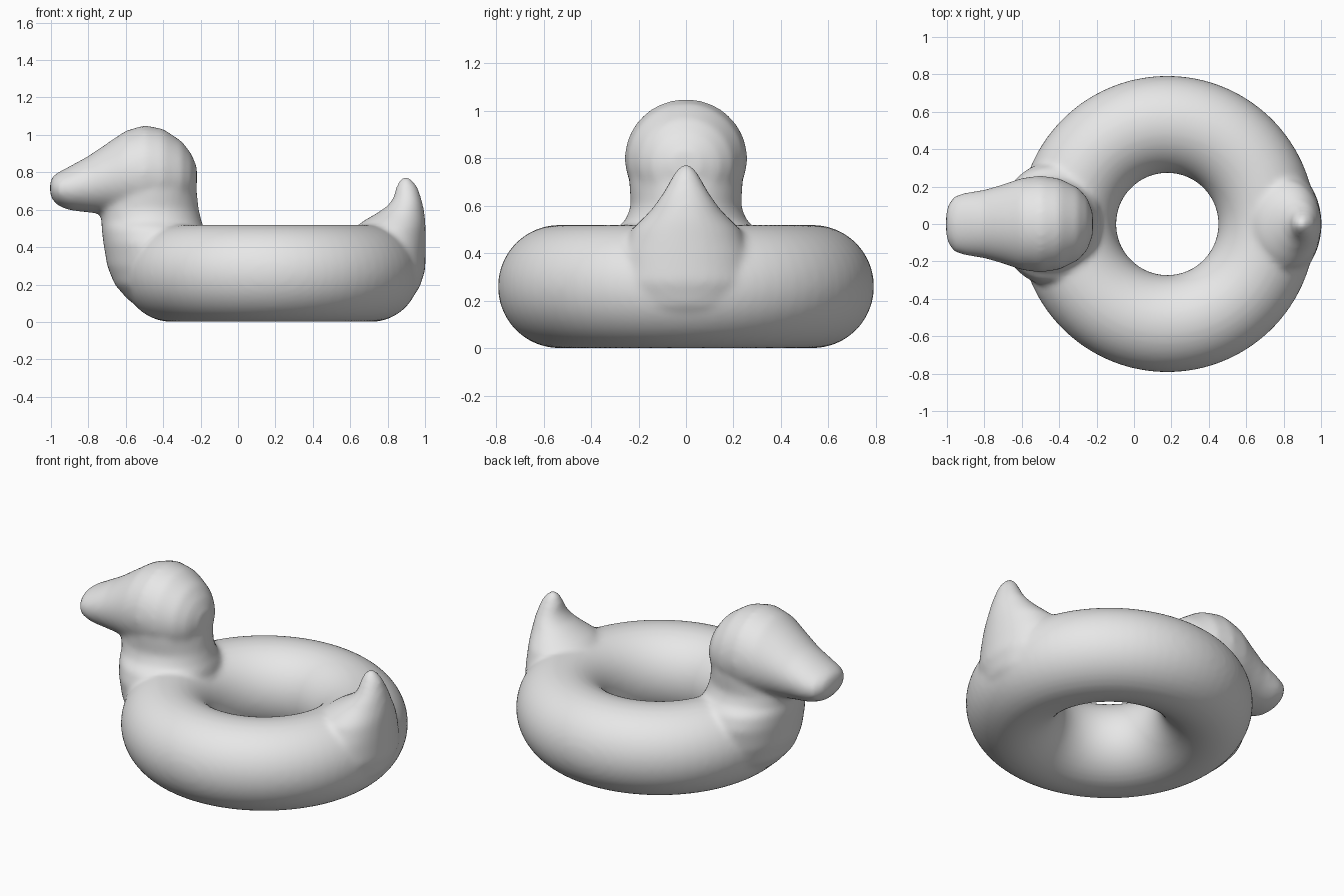
import bpy
import bmesh
from math import cos, sin, pi
from mathutils import Vector

if "Cube" in bpy.data.objects:
    bpy.data.objects.remove(bpy.data.objects["Cube"])

SIDES = 40
RING_X, MAJOR, MINOR = 0.178, 0.533, 0.26


def bridge(bm, rings, closed=False):
    """Skin a list of vertex loops; cap the ends unless the skin is closed."""
    pairs = list(zip(rings, rings[1:]))
    if closed:
        pairs.append((rings[-1], rings[0]))
    for a, b in pairs:
        n = len(a)
        for i in range(n):
            j = (i + 1) % n
            bm.faces.new((a[i], a[j], b[j], b[i]))
    if not closed:
        bm.faces.new(rings[0][::-1])
        bm.faces.new(rings[-1])


def loft(bm, sections, axis):
    """Elliptical sections: (position, low, high, half width) along x or z."""
    rings = []
    for pos, low, high, width in sections:
        mid, half = (low + high) / 2, (high - low) / 2
        ring = []
        for i in range(SIDES):
            a = 2 * pi * i / SIDES
            s, y = mid + half * cos(a), width * sin(a)
            ring.append(bm.verts.new((pos, y, s) if axis == "x" else (s, y, pos)))
        rings.append(ring)
    bridge(bm, rings)


bm = bmesh.new()

# Inflated ring
rings = []
for i in range(72):
    a = 2 * pi * i / 72
    ring = []
    for j in range(SIDES):
        b = 2 * pi * j / SIDES
        r = MAJOR + MINOR * cos(b)
        ring.append(bm.verts.new((RING_X + r * cos(a), r * sin(a), MINOR + MINOR * sin(b))))
    rings.append(ring)
bridge(bm, rings, closed=True)

# Neck, flaring into the ring
loft(bm, [
    (0.06, -0.50, -0.25, 0.16), (0.12, -0.59, -0.22, 0.24),
    (0.20, -0.66, -0.20, 0.30), (0.30, -0.70, -0.18, 0.32),
    (0.42, -0.72, -0.17, 0.33), (0.50, -0.73, -0.18, 0.30),
    (0.54, -0.73, -0.195, 0.255), (0.60, -0.74, -0.21, 0.232),
    (0.70, -0.72, -0.22, 0.24)], "z")

# Head and bill
loft(bm, [
    (-1.005, 0.68, 0.75, 0.06), (-0.99, 0.65, 0.78, 0.11),
    (-0.96, 0.62, 0.80, 0.15), (-0.90, 0.597, 0.832, 0.168),
    (-0.80, 0.585, 0.887, 0.183), (-0.70, 0.575, 0.955, 0.212),
    (-0.60, 0.56, 1.022, 0.246), (-0.50, 0.55, 1.052, 0.259),
    (-0.40, 0.55, 1.032, 0.244), (-0.30, 0.59, 0.965, 0.195),
    (-0.25, 0.64, 0.90, 0.14), (-0.22, 0.72, 0.83, 0.06)], "x")

# Upturned tail
loft(bm, [
    (0.10, 0.70, 0.90, 0.15), (0.18, 0.66, 0.97, 0.25),
    (0.28, 0.62, 1.002, 0.29), (0.40, 0.61, 1.003, 0.27),
    (0.50, 0.62, 1.003, 0.23), (0.54, 0.67, 1.002, 0.19),
    (0.58, 0.74, 0.997, 0.15), (0.62, 0.80, 0.99, 0.12),
    (0.66, 0.83, 0.98, 0.094), (0.72, 0.845, 0.96, 0.06),
    (0.755, 0.862, 0.935, 0.038), (0.776, 0.88, 0.91, 0.015)], "z")

bmesh.ops.recalc_face_normals(bm, faces=bm.faces)
mesh = bpy.data.meshes.new("duck_swim_ring")
bm.to_mesh(mesh)
bm.free()
duck = bpy.data.objects.new("duck_swim_ring", mesh)
bpy.context.collection.objects.link(duck)

# Fuse the parts into one soft skin
fuse = duck.modifiers.new("fuse", "REMESH")
fuse.mode = "VOXEL"
fuse.voxel_size = 0.016
fuse.use_smooth_shade = True
soften = duck.modifiers.new("soften", "SMOOTH")
soften.factor = 0.5
soften.iterations = 10

# Plain grey vinyl
grey = (0.8, 0.8, 0.8, 1)
vinyl = bpy.data.materials.new("grey_vinyl")
vinyl.use_nodes = True
vinyl.diffuse_color = grey
vinyl.node_tree.nodes["Principled BSDF"].inputs["Base Color"].default_value = grey
mesh.materials.append(vinyl)
for face in mesh.polygons:
    face.use_smooth = True
